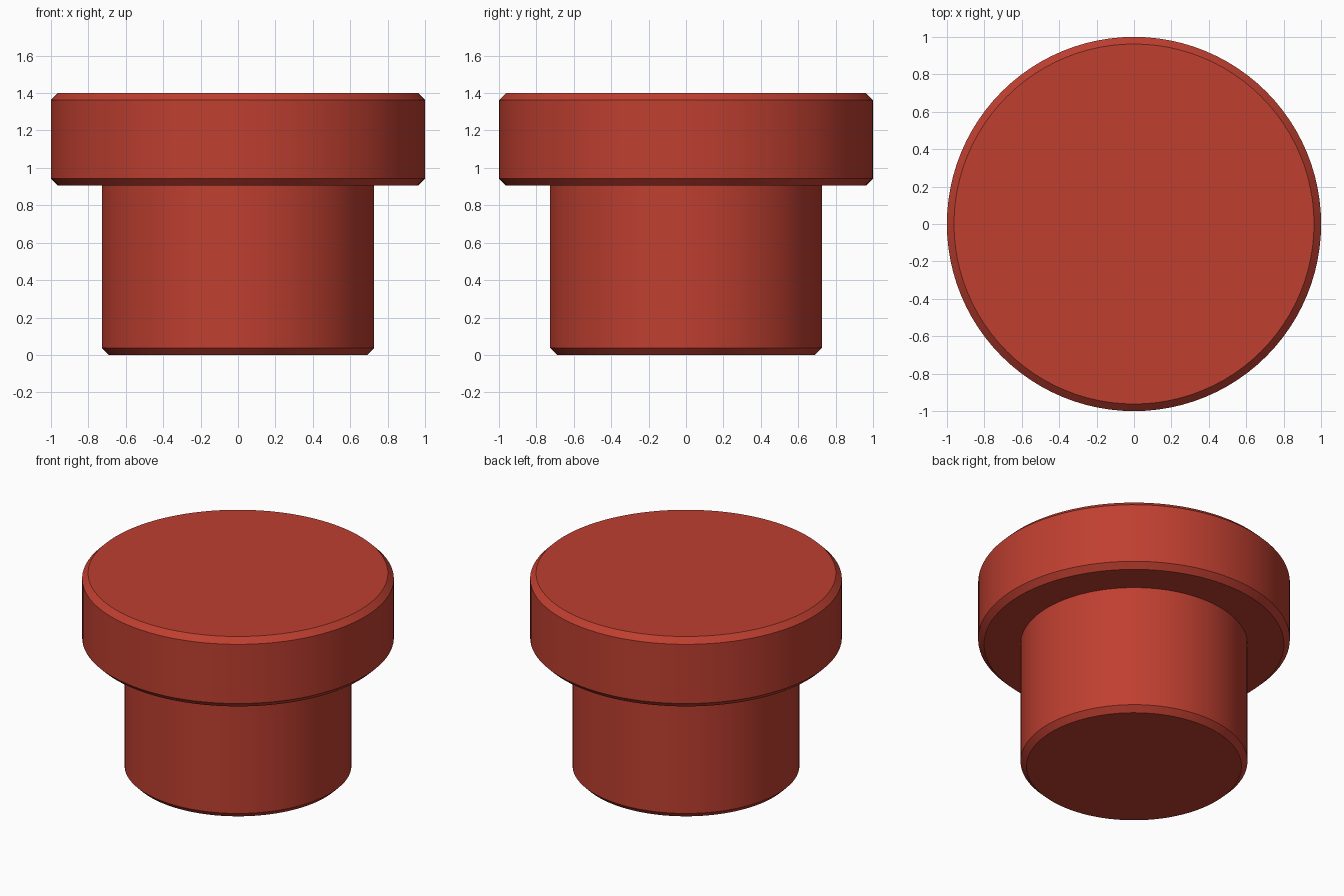
import bpy
import bmesh
import math

if "Cube" in bpy.data.objects:
    bpy.data.objects.remove(bpy.data.objects["Cube"])

SEGMENTS = 96

red = bpy.data.materials.new("matte_red")
red.diffuse_color = (0.52, 0.05, 0.03, 1.0)
red.use_nodes = True
red.node_tree.nodes["Principled BSDF"].inputs["Base Color"].default_value = red.diffuse_color


def lathe(name, profile):
    """Revolve an (r, z) profile, listed bottom to top, and cap both ends."""
    bm = bmesh.new()
    rings = []
    for r, z in profile:
        rings.append([bm.verts.new((r * math.cos(a), r * math.sin(a), z))
                      for a in (2 * math.pi * i / SEGMENTS for i in range(SEGMENTS))])
    for low, high in zip(rings, rings[1:]):
        for i in range(SEGMENTS):
            j = (i + 1) % SEGMENTS
            bm.faces.new((low[i], low[j], high[j], high[i]))
    bm.faces.new(rings[0][::-1])
    bm.faces.new(rings[-1])
    mesh = bpy.data.meshes.new(name)
    bm.to_mesh(mesh)
    bm.free()
    mesh.materials.append(red)
    obj = bpy.data.objects.new(name, mesh)
    bpy.context.collection.objects.link(obj)
    bpy.ops.object.select_all(action='DESELECT')
    obj.select_set(True)
    bpy.context.view_layer.objects.active = obj
    bpy.ops.object.shade_smooth_by_angle(angle=math.radians(30))
    return obj


# Stepped plug: chamfered stem, then a wider head chamfered on both rims
c = 0.038
stem_r, head_r = 0.728, 1.0
head_z, top_z = 0.905, 1.40
lathe("stepped_plug", [
    (stem_r - c, 0), (stem_r, c), (stem_r, head_z),
    (head_r - c, head_z), (head_r, head_z + c),
    (head_r, top_z - c), (head_r - c, top_z),
])
